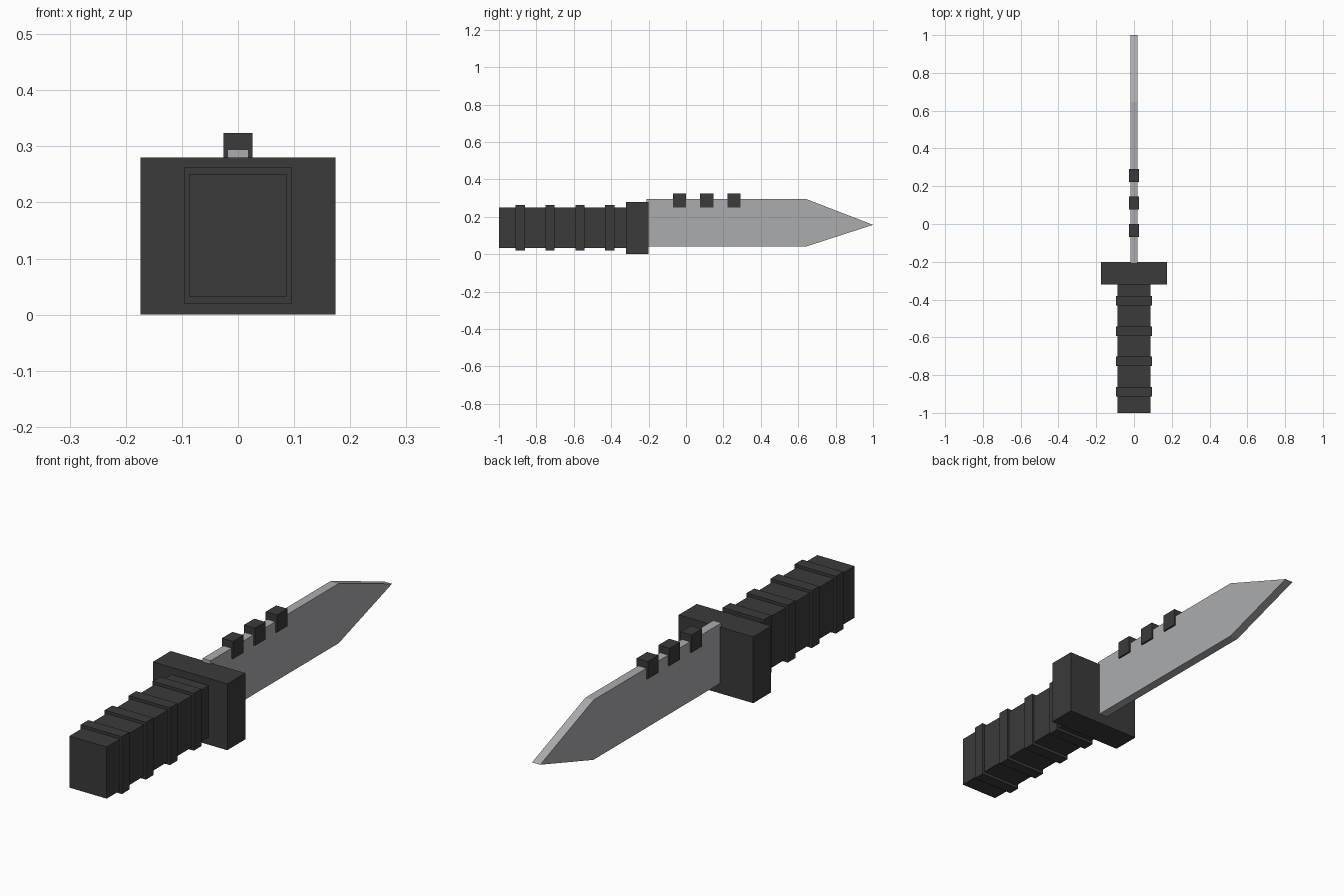
import bpy
import bmesh

cube = bpy.data.objects.get("Cube")
if cube:
    bpy.data.objects.remove(cube, do_unlink=True)


def make_material(name, color):
    mat = bpy.data.materials.new(name)
    mat.use_nodes = True
    mat.diffuse_color = color
    bsdf = next(n for n in mat.node_tree.nodes if n.type == 'BSDF_PRINCIPLED')
    bsdf.inputs["Base Color"].default_value = color
    return mat


DARK = make_material("charcoal", (0.043, 0.043, 0.043, 1))
STEEL = make_material("steel grey", (0.41, 0.415, 0.43, 1))


def extrude_profile(name, points, half_width, mat):
    """Extrude a closed side profile of (y, z) points across x."""
    bm = bmesh.new()
    face = bm.faces.new([bm.verts.new((-half_width, y, z)) for y, z in points])
    result = bmesh.ops.extrude_face_region(bm, geom=[face])
    verts = [v for v in result["geom"] if isinstance(v, bmesh.types.BMVert)]
    bmesh.ops.translate(bm, verts=verts, vec=(2 * half_width, 0, 0))
    bmesh.ops.recalc_face_normals(bm, faces=bm.faces[:])
    mesh = bpy.data.meshes.new(name)
    bm.to_mesh(mesh)
    bm.free()
    mesh.materials.append(mat)
    obj = bpy.data.objects.new(name, mesh)
    bpy.context.scene.collection.objects.link(obj)
    return obj


def box(name, half_width, y0, y1, z0, z1, mat=DARK):
    return extrude_profile(name, [(y0, z0), (y1, z0), (y1, z1), (y0, z1)],
                           half_width, mat)


# Grip core with thin flush strips along its top and bottom
box("grip", 0.087, -1.0, -0.31, 0.038, 0.244)
box("grip_top_strip", 0.087, -1.0, -0.31, 0.244, 0.25)
box("grip_bottom_strip", 0.087, -1.0, -0.31, 0.032, 0.038)

# Raised bands around the grip
for i in range(4):
    y = -0.887 + i * 0.16
    box(f"grip_band_{i + 1}", 0.096, y - 0.025, y + 0.025, 0.02, 0.262)

# Crossguard
box("guard", 0.174, -0.32, -0.2, 0.0, 0.28)

# Flat blade with a pointed tip
extrude_profile("blade", [(-0.21, 0.042), (0.645, 0.042), (1.0, 0.157),
                          (0.645, 0.294), (-0.21, 0.294)], 0.019, STEEL)

# Blocks along the blade's spine
for i in range(3):
    y = -0.035 + i * 0.146
    box(f"spine_block_{i + 1}", 0.026, y - 0.035, y + 0.035, 0.25, 0.324)
